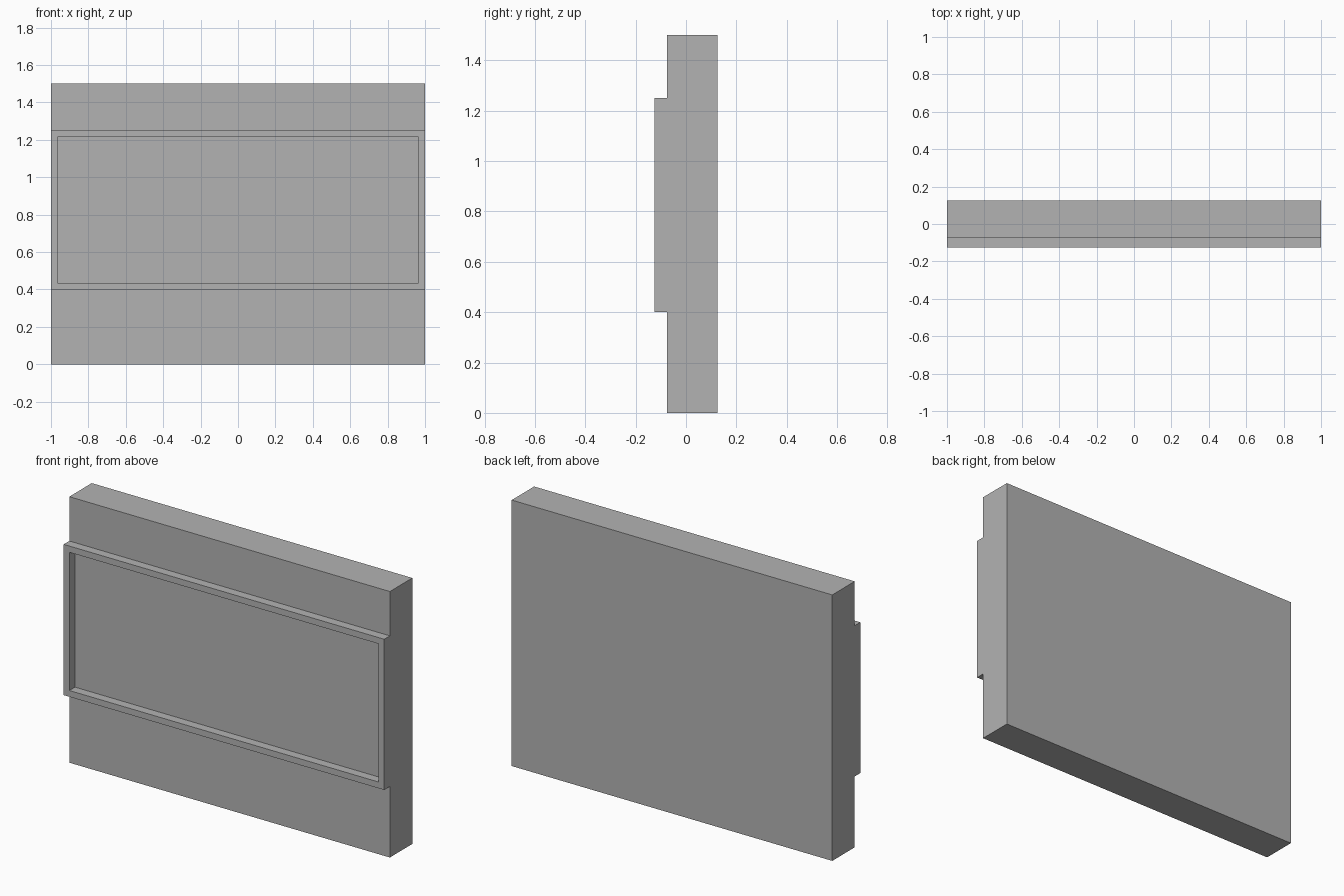
import bpy
import bmesh

cube = bpy.data.objects.get("Cube")
if cube:
    bpy.data.objects.remove(cube, do_unlink=True)

# Single flat grey
grey = bpy.data.materials.new("plain_grey")
grey.use_nodes = True
colour = (0.45, 0.45, 0.45, 1)
grey.diffuse_color = colour
grey.node_tree.nodes["Principled BSDF"].inputs["Base Color"].default_value = colour

HALF_WIDTH, HEIGHT = 1.0, 1.5
BACK, WALL, FRAME = 0.125, -0.075, -0.125
LOW, HIGH, RIM = 0.4, 1.25, 0.05

# Side profile (y, z): wall slab with a raised band on the front
profile = [(BACK, 0), (BACK, HEIGHT), (WALL, HEIGHT), (WALL, HIGH),
           (FRAME, HIGH), (FRAME, LOW), (WALL, LOW), (WALL, 0)]

bm = bmesh.new()
side = bm.faces.new([bm.verts.new((-HALF_WIDTH, y, z)) for y, z in profile])
swept = bmesh.ops.extrude_face_region(bm, geom=[side])["geom"]
bmesh.ops.translate(bm, vec=(2 * HALF_WIDTH, 0, 0),
                    verts=[v for v in swept if isinstance(v, bmesh.types.BMVert)])
bmesh.ops.recalc_face_normals(bm, faces=bm.faces[:])

# Recessed panel: inset the band's front, then push it back flush with the wall
front = min(bm.faces, key=lambda f: f.calc_center_median().y)
bmesh.ops.inset_region(bm, faces=[front], thickness=RIM)
rim = bmesh.ops.extrude_discrete_faces(bm, faces=[front])["faces"][0]
bmesh.ops.translate(bm, vec=(0, WALL - FRAME, 0), verts=rim.verts[:])
bmesh.ops.recalc_face_normals(bm, faces=bm.faces[:])

mesh = bpy.data.meshes.new("framed_wall_panel")
bm.to_mesh(mesh)
bm.free()
mesh.materials.append(grey)
bpy.context.collection.objects.link(bpy.data.objects.new("framed_wall_panel", mesh))
